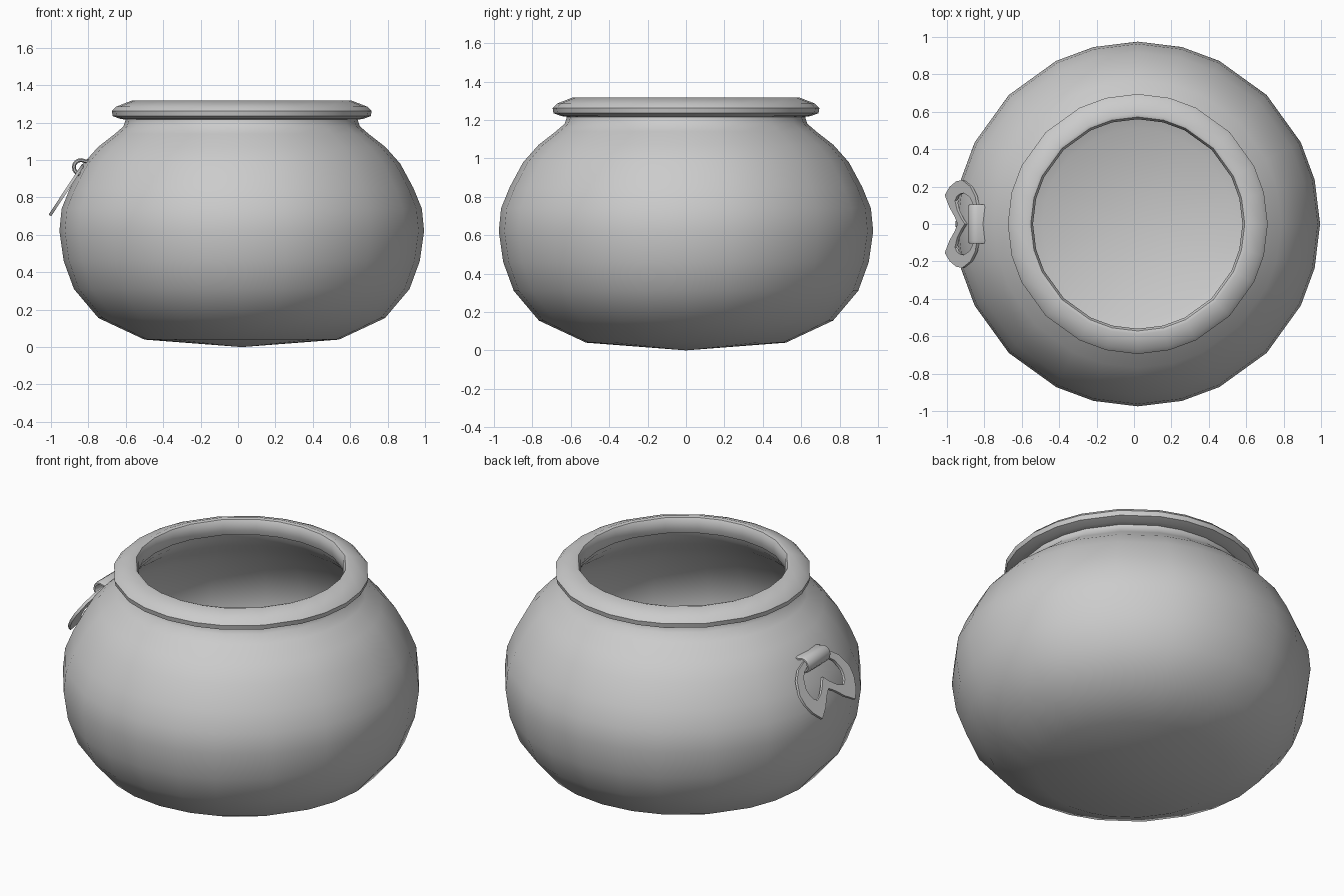
import bpy, bmesh, math
from mathutils import Vector

if "Cube" in bpy.data.objects:
    bpy.data.objects.remove(bpy.data.objects["Cube"])

CX = 0.02  # pot axis


def finish(bm, name, angle=40):
    bmesh.ops.remove_doubles(bm, verts=bm.verts, dist=1e-5)
    bmesh.ops.recalc_face_normals(bm, faces=bm.faces)
    mesh = bpy.data.meshes.new(name)
    bm.to_mesh(mesh)
    bm.free()
    ob = bpy.data.objects.new(name, mesh)
    bpy.context.collection.objects.link(ob)
    bpy.ops.object.select_all(action='DESELECT')
    bpy.context.view_layer.objects.active = ob
    ob.select_set(True)
    bpy.ops.object.shade_smooth_by_angle(angle=math.radians(angle))
    return ob


# Unevenly spaced sides, as in the faceted outline seen from the top
quarter = [math.atan(t) for t in (0, .25, .5, 1)]
quarter += [math.pi / 2 - a for a in quarter[2:0:-1]]
angles = [q * math.pi / 2 + a for q in range(4) for a in quarter]


def lathe(profile, name, closed=False):
    bm = bmesh.new()
    rings = [[bm.verts.new((CX + r * math.cos(a), r * math.sin(a), z)) for a in angles]
             if r > 0 else [bm.verts.new((CX, 0, z))] * len(angles) for r, z in profile]
    pairs = list(zip(rings, rings[1:])) + ([(rings[-1], rings[0])] if closed else [])
    n = len(angles)
    for lo, hi in pairs:
        for i in range(n):
            j = (i + 1) % n
            bm.faces.new(list(dict.fromkeys((lo[i], lo[j], hi[j], hi[i]))))
    return finish(bm, name)


# Pot shell: outer wall up, inner wall down
outer = [(0, 0), (.52, .04), (.766, .155), (.897, .31), (.952, .46), (.975, .62),
         (.963, .74), (.918, .85), (.848, .98), (.768, 1.07), (.678, 1.14),
         (.632, 1.18), (.622, 1.21), (.622, 1.25)]
inner = [(.57, 1.25), (.585, 1.19), (.65, 1.12), (.74, 1.045), (.82, .96), (.89, .84),
         (.935, .73), (.945, .62), (.922, .47), (.87, .325), (.745, .185), (.51, .075), (0, .035)]
lathe(outer + inner, "pot_body")

# Thick rolled rim
lathe([(.61, 1.215), (.65, 1.22), (.69, 1.235), (.695, 1.262), (.672, 1.285), (.59, 1.317),
       (.572, 1.312), (.56, 1.29), (.56, 1.25), (.57, 1.22)], "rim", closed=True)


# Flat heart-shaped pull ring, half outline as (width, distance down the slope)
half_out = [(0, -.015), (.08, -.008), (.15, .015), (.2, .06), (.235, .14), (.228, .2),
            (.2, .26), (.155, .31), (.09, .265), (.04, .215), (0, .185)]
half_in = [(0, .022), (.06, .025), (.11, .038), (.145, .07), (.165, .125), (.163, .155),
           (.15, .19), (.125, .21), (.075, .19), (.03, .15), (0, .115)]
down = Vector((-.55, 0, -.835)).normalized()
normal = Vector((-down.z, 0, down.x)).normalized()
top = Vector((-.835, 0, .963))

bm = bmesh.new()
loops = []
for half in (half_out, half_in):
    full = half + [(-y, s) for y, s in half[-2:0:-1]]
    for d in (-.008, .008):
        loops.append([bm.verts.new(top + down * s + Vector((0, y, 0)) + normal * d) for y, s in full])
n = len(loops[0])
for a, b in ((0, 1), (1, 3), (3, 2), (2, 0)):
    for i in range(n):
        j = (i + 1) % n
        bm.faces.new((loops[a][i], loops[a][j], loops[b][j], loops[b][i]))
finish(bm, "pull_ring")

# Lug: a curled strap that holds the ring, with a tail set into the pot
cx, cz, r_out, r_in = -.84, .962, .048, .027
section = []
for k in range(13):
    a = math.radians(60 + 290 * k / 12)
    section.append([(cx + r * math.cos(a), cz + r * math.sin(a)) for r in (r_out, r_in)])
section.insert(0, [(-.77, 1.0), (-.77, .975)])
bm = bmesh.new()
rows = []
for y in (-.105, -.09, .09, .105):
    pinch = .006 if abs(y) > .1 else 0
    row = []
    for (ox, oz), (ix, iz) in section:
        o, i = Vector((ox, y, oz)), Vector((ix, y, iz))
        t = (i - o).normalized() * pinch
        row.append((bm.verts.new(o + t), bm.verts.new(i - t)))
    rows.append(row)
m = len(section)
for r0, r1 in zip(rows, rows[1:]):
    for k in range(m - 1):
        for s in (0, 1):
            bm.faces.new((r0[k][s], r0[k + 1][s], r1[k + 1][s], r1[k][s]))
    for k in (0, m - 1):
        bm.faces.new((r0[k][0], r0[k][1], r1[k][1], r1[k][0]))
for row in (rows[0], rows[-1]):
    for k in range(m - 1):
        bm.faces.new((row[k][0], row[k + 1][0], row[k + 1][1], row[k][1]))
finish(bm, "ring_lug", 50)
